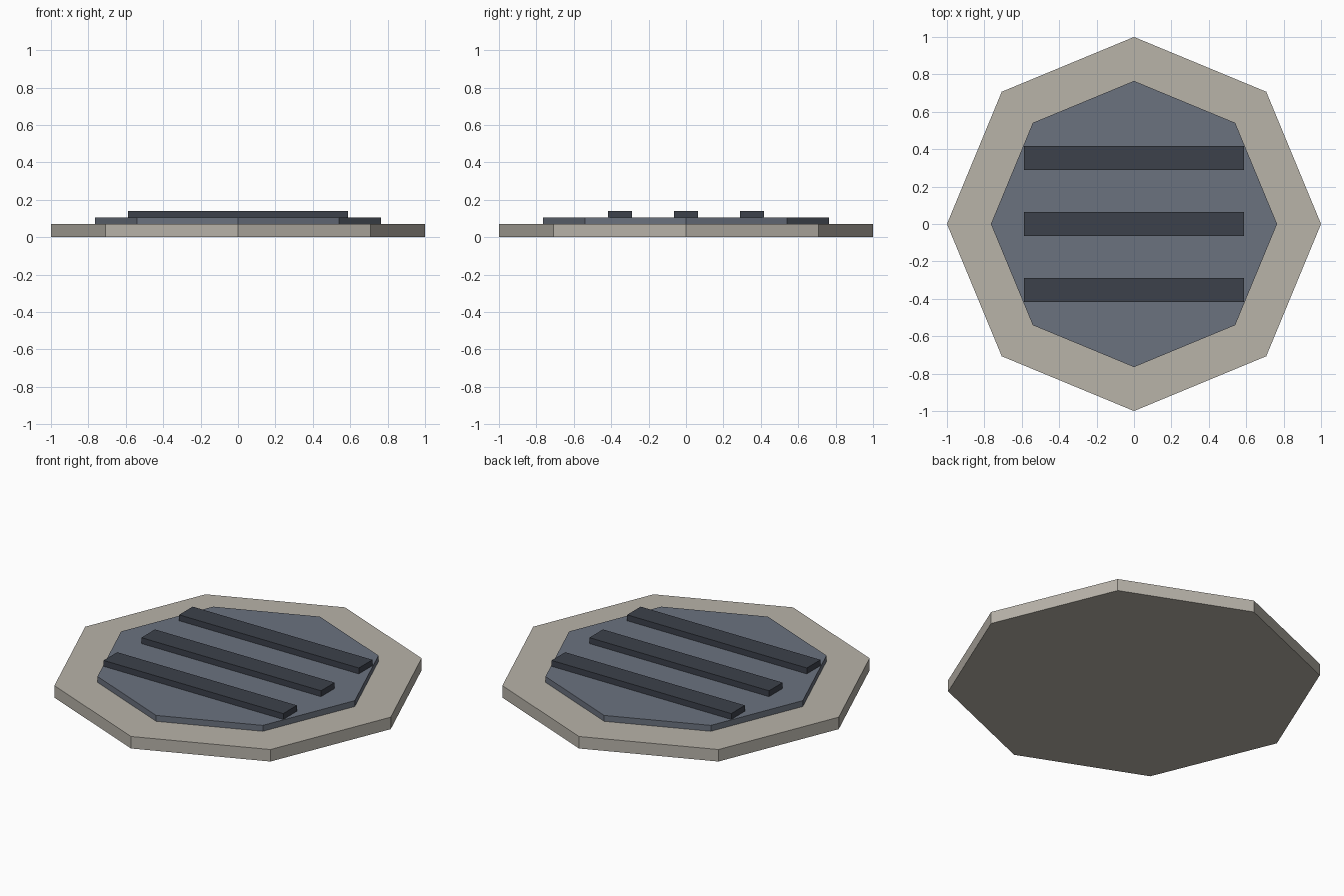
import bpy
import math

if "Cube" in bpy.data.objects:
    bpy.data.objects.remove(bpy.data.objects["Cube"])


def material(name, rgb):
    m = bpy.data.materials.new(name)
    m.diffuse_color = (*rgb, 1)
    m.use_nodes = True
    m.node_tree.nodes["Principled BSDF"].inputs["Base Color"].default_value = m.diffuse_color
    return m


stone = material("warm grey stone", (0.479, 0.451, 0.397))
slate = material("slate blue", (0.147, 0.168, 0.212))
dark = material("dark slate", (0.045, 0.053, 0.070))


def finish(name, mat):
    ob = bpy.context.object
    ob.name = name
    ob.data.materials.append(mat)


def octagon(name, radius, z0, z1, mat):
    # Corners point along the x and y axes
    bpy.ops.mesh.primitive_cylinder_add(
        vertices=8, radius=radius, depth=z1 - z0, location=(0, 0, (z0 + z1) / 2))
    finish(name, mat)


def bar(name, y, z0, z1, mat):
    bpy.ops.mesh.primitive_cube_add(size=1, location=(0, y, (z0 + z1) / 2))
    ob = bpy.context.object
    ob.scale = (1.176, 0.127, z1 - z0)
    bpy.ops.object.transform_apply(location=False, rotation=False, scale=True)
    finish(name, mat)


# Stepped octagonal slab
octagon("base_rim", 1.0, 0.0, 0.071, stone)
octagon("raised_cover", 0.765, 0.003, 0.106, slate)

# Three parallel grate bars
for i, y in enumerate((-0.353, 0.0, 0.353)):
    bar(f"grate_bar_{i + 1}", y, 0.1, 0.141, dark)
